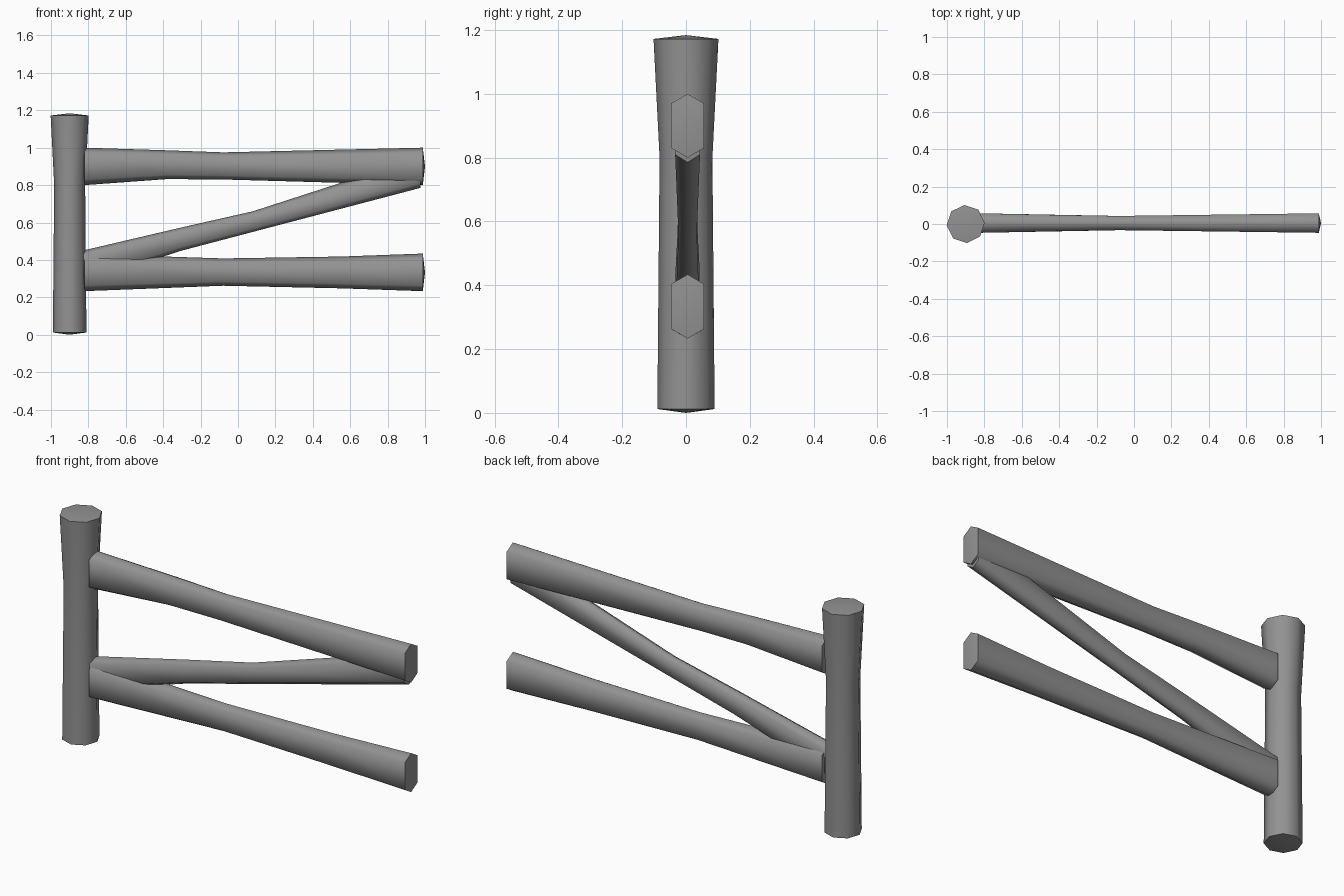
import bpy, math
from mathutils import Vector

if "Cube" in bpy.data.objects:
    bpy.data.objects.remove(bpy.data.objects["Cube"])

wood = bpy.data.materials.new("grey_wood")
wood.use_nodes = True
GREY = (0.29, 0.29, 0.29, 1)
wood.diffuse_color = GREY
bsdf = wood.node_tree.nodes["Principled BSDF"]
bsdf.inputs["Base Color"].default_value = GREY
bsdf.inputs["Roughness"].default_value = 0.8

HEX = [(0, 1), (1, 0.7), (1, -0.7), (0, -1), (-1, -0.7), (-1, 0.7)]
OCT = [(math.cos(a), math.sin(a))
       for a in (math.radians(4 + 45 * k) for k in range(8))]


def timber(name, profile, u, v, rings, dome):
    """Loft a profile through rings of (centre, size u, size v); domed ends."""
    u, v = Vector(u), Vector(v)
    n = len(profile)
    verts, faces = [], []
    for centre, su, sv in rings:
        verts += [Vector(centre) + u * a * su + v * b * sv for a, b in profile]
    for r in range(len(rings) - 1):
        for i in range(n):
            j = (i + 1) % n
            faces.append((r * n + i, r * n + j, (r + 1) * n + j, (r + 1) * n + i))
    # shallow pointed caps
    axis = (Vector(rings[-1][0]) - Vector(rings[0][0])).normalized()
    for r, sign in ((0, -1), (len(rings) - 1, 1)):
        tip = len(verts)
        verts.append(Vector(rings[r][0]) + axis * dome * sign)
        for i in range(n):
            a, b = r * n + i, r * n + (i + 1) % n
            faces.append((tip, b, a) if sign < 0 else (tip, a, b))
    # rings wound against the axis need flipping
    if u.cross(v).dot(axis) * (1 if profile is OCT else -1) < 0:
        faces = [f[::-1] for f in faces]
    mesh = bpy.data.meshes.new(name)
    mesh.from_pydata(verts, [], faces)
    mesh.materials.append(wood)
    obj = bpy.data.objects.new(name, mesh)
    bpy.context.collection.objects.link(obj)
    bpy.ops.object.select_all(action="DESELECT")
    obj.select_set(True)
    bpy.context.view_layer.objects.active = obj
    bpy.ops.object.shade_smooth_by_angle(angle=math.radians(65))
    return obj


# upright post, pinched in the middle
timber("post", OCT, (1, 0, 0), (0, 1, 0),
       [((-0.9, 0, z), r, r) for z, r in
        ((0.012, 0.09), (0.35, 0.087), (0.8, 0.083), (1.172, 0.102))], 0.012)


def rail(name, rings):
    """Rings are (x, bottom z, top z, half width)."""
    timber(name, HEX, (0, 1, 0), (0, 0, 1),
           [((x, 0.005, (lo + hi) / 2), w, (hi - lo) / 2)
            for x, lo, hi, w in rings], 0.012)


# horizontal rails
rail("upper_rail", [(-0.82, 0.80, 1.0, 0.052), (-0.38, 0.832, 0.986, 0.043),
                    (-0.08, 0.83, 0.975, 0.038), (0.988, 0.80, 1.0, 0.052)])
rail("lower_rail", [(-0.82, 0.233, 0.432, 0.052), (-0.08, 0.262, 0.408, 0.038),
                    (0.55, 0.248, 0.418, 0.045), (0.988, 0.233, 0.434, 0.052)])

# diagonal brace between the rails
rail("diagonal_brace", [(-0.83, 0.28, 0.45, 0.039), (-0.3, 0.45, 0.574, 0.032),
                        (0.08, 0.55, 0.66, 0.029), (0.975, 0.785, 0.95, 0.039)])
